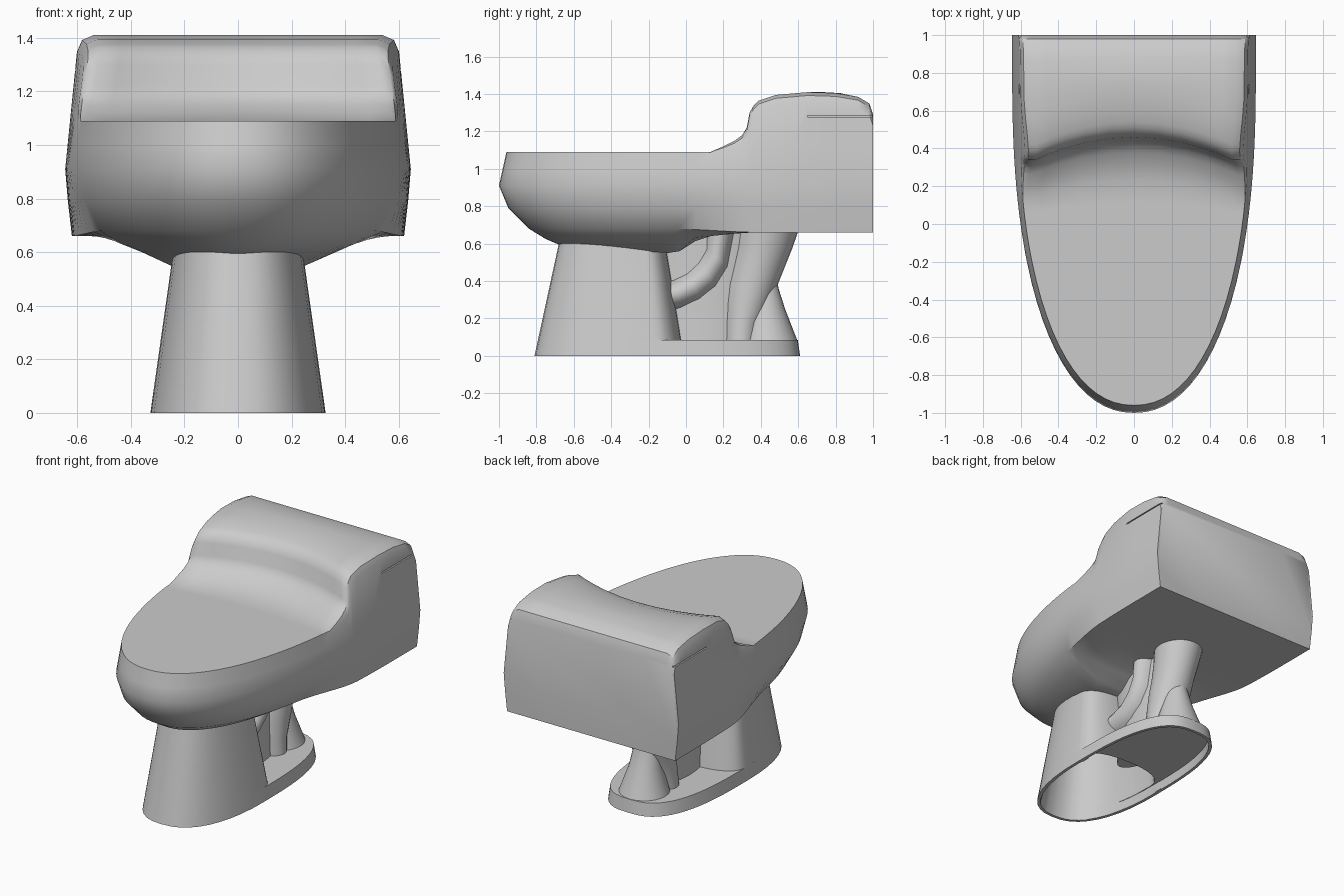
import bpy, bmesh, math
from mathutils import Vector

cube = bpy.data.objects.get("Cube")
if cube:
    bpy.data.objects.remove(cube, do_unlink=True)

GREY = (0.6, 0.6, 0.6, 1.0)
ceramic = bpy.data.materials.new("grey_ceramic")
ceramic.use_nodes = True
ceramic.diffuse_color = GREY
ceramic.node_tree.nodes["Principled BSDF"].inputs["Base Color"].default_value = GREY


def interp(table, v):
    """Piecewise linear lookup in (position, value) pairs."""
    if v <= table[0][0]:
        return table[0][1]
    for (a, fa), (b, fb) in zip(table, table[1:]):
        if v <= b:
            return fa + (fb - fa) * (v - a) / (b - a)
    return table[-1][1]


def smooth(a, b, v):
    t = min(1, max(0, (v - a) / (b - a)))
    return t * t * (3 - 2 * t)


def loft(name, rings):
    """Skin closed rings and cap both ends."""
    bm = bmesh.new()
    rows = [[bm.verts.new(p) for p in ring] for ring in rings]
    n = len(rows[0])
    for a, b in zip(rows, rows[1:]):
        for i in range(n):
            j = (i + 1) % n
            bm.faces.new((a[i], a[j], b[j], b[i]))
    bm.faces.new(rows[0])
    bm.faces.new(rows[-1])
    bmesh.ops.remove_doubles(bm, verts=bm.verts, dist=0.0005)
    bmesh.ops.recalc_face_normals(bm, faces=bm.faces)
    mesh = bpy.data.meshes.new(name)
    bm.to_mesh(mesh)
    bm.free()
    mesh.materials.append(ceramic)
    obj = bpy.data.objects.new(name, mesh)
    bpy.context.collection.objects.link(obj)
    return obj


def activate(obj):
    bpy.ops.object.select_all(action="DESELECT")
    obj.select_set(True)
    bpy.context.view_layer.objects.active = obj


def cut(obj, cutter):
    mod = obj.modifiers.new("cut", "BOOLEAN")
    mod.operation = "DIFFERENCE"
    mod.solver = "EXACT"
    mod.object = cutter
    activate(obj)
    bpy.ops.object.modifier_apply(modifier=mod.name)
    bpy.data.objects.remove(cutter, do_unlink=True)


def oval(front, back, half_width, powers=(2, 2), mid=0.5, count=40):
    """Rounded ring spanning two (y, z) points, widest at fraction mid."""
    p, q = Vector((0, *front)), Vector((0, *back))
    ring = []
    for i in range(count):
        a = math.tau * i / count
        c, s = math.cos(a), math.sin(a)
        power = powers[1] if c > 0 else powers[0]
        along = math.copysign(abs(c) ** (2 / power), c)
        side = math.copysign(abs(s) ** (2 / power), s)
        f = mid + along * ((1 - mid) if c > 0 else mid)
        ring.append(p.lerp(q, f) + Vector((half_width * side, 0, 0)))
    return ring


# Bowl and tank: sections from the front tip to the flat back
TOP = [(.13, 1.09), (.2, 1.12), (.26, 1.15), (.3, 1.18), (.325, 1.22), (.34, 1.3),
       (.36, 1.335), (.39, 1.365), (.48, 1.395), (.65, 1.41), (.8, 1.405),
       (.92, 1.385), (.98, 1.35), (1, 1.29)]
KEEL = [(-1, .595), (-.14, .55), (-.05, .56), (.1, .64), (.2, .66)]
# height, front setback, half width under the bowl; height, half width under the tank
LEVELS = [(.59, .32, .28, .66, .28), (.625, .25, .46, .66, .5), (.68, .16, .56, .66, .62),
          (.79, .05, .62, .79, .635), (.91, 0, .645, .91, .645)]


def section(y0):
    t = max(0, (.8 - y0) / 1.8)
    plan = max(0, 1 - t ** 2.4) ** .46
    rear = smooth(-.1, .4, y0)
    fade = max(0, -y0)
    keel = interp(KEEL, y0)
    half = [(0, y0 + .32 * fade, keel)]
    for k, (zf, back, wf, zr, wr) in enumerate(LEVELS):
        z = keel if k == 0 else zf + (zr - zf) * rear
        half.append(((wf + (wr - wf) * rear) * plan, y0 + back * fade, z))

    # side wall, rounded shoulder and top
    top = interp(TOP, y0)
    r = .06 * smooth(.08, .36, y0)
    bend = .12 * smooth(-.1, .2, y0) * (1 - smooth(.5, .92, y0))
    shoulder = top - r
    taper = .16 - .06 * smooth(.3, .7, y0)

    def wall(z):
        return (.645 - taper * (z - .91)) * plan

    y = y0 + .04 * fade
    mid = (.91 + shoulder) / 2
    half.append((wall(mid), y0 + .02 * fade, mid))
    w = wall(shoulder)
    half += [(w, y, shoulder), (w - .3 * r, y, top - .3 * r)]
    for f in (1, .85, .7, .5, .25, 0):
        half.append(((w - r) * f, y + bend * (1 - f * f), top))
    return half + [(-x, yy, z) for x, yy, z in half[-2:0:-1]]


stations = [-1 + .8 * (i / 14) ** 2 for i in range(15)] + [-.14, -.05, .05]
stations += [y for y, z in TOP]
stations = sorted(stations + [.42, .56, .73, .87])
body = loft("bowl_and_tank", [section(y) for y in stations])

# Lid seam on both sides of the tank
for side in (-1, 1):
    seam = loft("seam_cutter", [
        [(side * x, y, z) for x, y in ((.595, .65), (.75, .65), (.75, .995), (.595, .995))]
        for z in (1.276, 1.284)])
    cut(body, seam)

# Hollow front column
def column_ring(z, inset=0.0):
    f = z / .6
    return oval((-.81 + .13 * f + inset, z), (-.01 - .1 * f - inset, z),
                .327 - .085 * f - inset, (2.4, 2.4), .8)


column = loft("pedestal_column", [column_ring(.5, .02), column_ring(0, .02),
                                  column_ring(0), column_ring(.3), column_ring(.64)])


# Base plate, open underneath and joined to the hollow of the column
def base_ring(z, inset):
    return oval((-.77 + inset, z), (.61 - inset, z), .327 - inset, (2.4, 2.8), .435, 56)


base = loft("base_plate", [base_ring(.06, .025), base_ring(0, .02),
                           base_ring(0, 0), base_ring(.085, .012)])
cut(base, loft("cavity_cutter", [column_ring(z, .024) for z in (-.05, .2)]))
cut(column, loft("recess_cutter", [base_ring(z, .027) for z in (-.05, .06)]))

# Trapway: bend out of the column, down pipe, rear foot and the web between them
trap = loft("trap_bend", [oval(p, q, w, count=24) for p, q, w in (
    ((-.14, .41), (-.14, .22), .15),
    ((-.07, .41), (-.02, .25), .15),
    ((.0, .45), (.08, .29), .14),
    ((.06, .51), (.165, .36), .14),
    ((.1, .58), (.23, .47), .14),
    ((.1, .68), (.27, .68), .14))])


def upright(name, rows):
    return loft(name, [oval((f, z), (b, z), w, count=24) for z, f, b, w in rows])


pipe = upright("down_pipe", (
    (.68, .28, .605, .15), (.58, .265, .57, .14), (.48, .24, .53, .13),
    (.38, .215, .49, .13), (.28, .2, .455, .13), (.18, .195, .41, .13),
    (.07, .195, .39, .14)))
foot = upright("rear_foot", (
    (.42, .34, .485, .05), (.36, .34, .495, .08), (.25, .32, .53, .1),
    (.07, .28, .6, .16)))
web = upright("trap_web", ((.68, -.18, .4, .08), (.38, -.16, .36, .08),
                           (.07, -.14, .34, .1)))

for part in (body, column, base, trap, pipe, foot, web):
    activate(part)
    bpy.ops.object.shade_smooth_by_angle(angle=math.radians(38))
